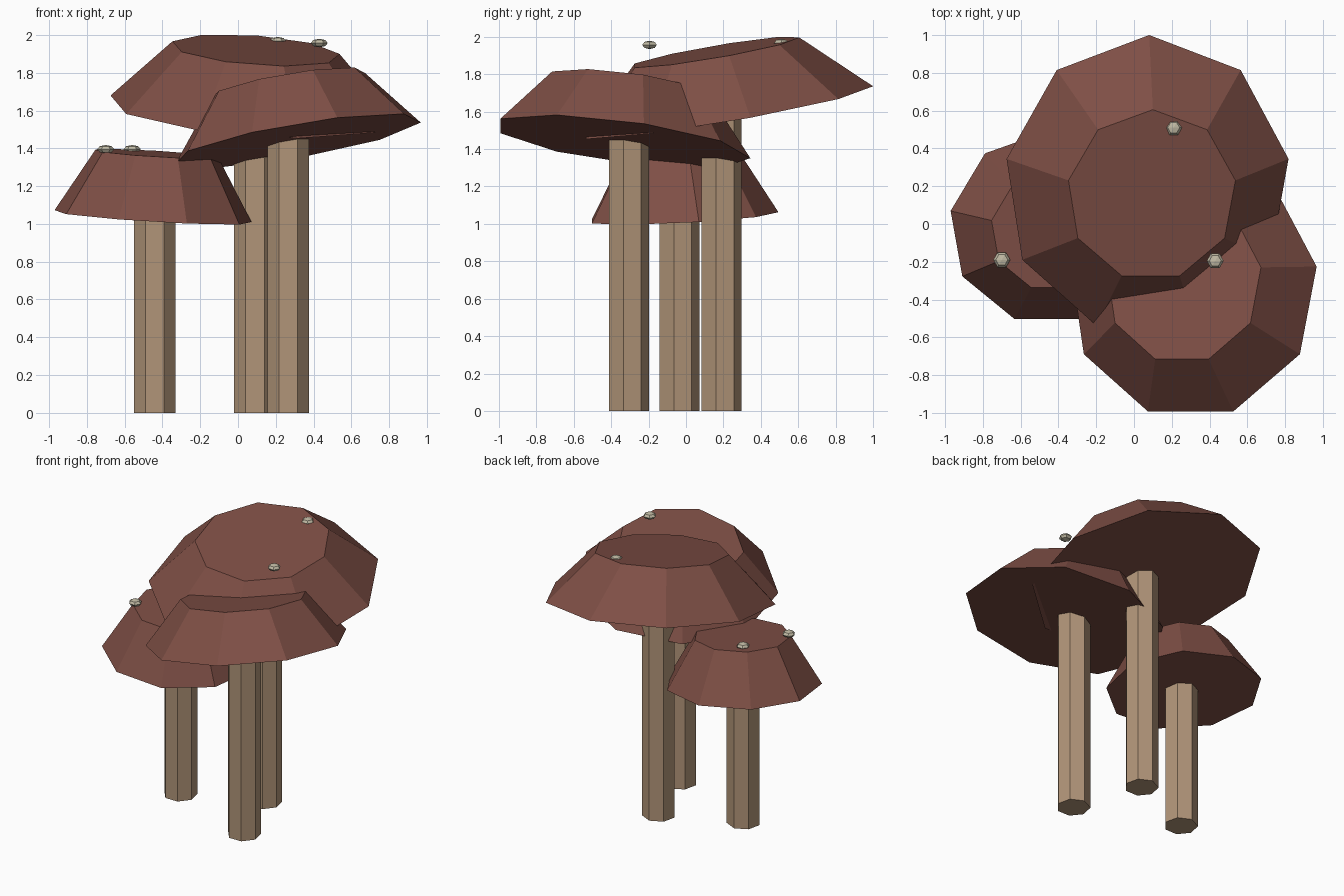
import bpy
import bmesh
from math import sin, cos, pi
from mathutils import Euler, Vector

cube = bpy.data.objects.get("Cube")
if cube:
    bpy.data.objects.remove(cube, do_unlink=True)


def make_material(name, color):
    mat = bpy.data.materials.new(name)
    mat.use_nodes = True
    mat.diffuse_color = (*color, 1)
    mat.node_tree.nodes["Principled BSDF"].inputs["Base Color"].default_value = (*color, 1)
    return mat


cap_brown = make_material("cap red brown", (0.21, 0.078, 0.06))
stem_tan = make_material("stem tan", (0.44, 0.30, 0.19))
spot_cream = make_material("spot cream", (0.53, 0.49, 0.37))


def add_object(name, bm, mat, location, rotation=(0, 0, 0)):
    bmesh.ops.recalc_face_normals(bm, faces=bm.faces)
    mesh = bpy.data.meshes.new(name)
    bm.to_mesh(mesh)
    bm.free()
    mesh.materials.append(mat)
    obj = bpy.data.objects.new(name, mesh)
    obj.location = location
    obj.rotation_euler = rotation
    bpy.context.collection.objects.link(obj)
    return obj


def tapered_prism(sides, height, bottom, top):
    """Closed prism with one corner towards +y; bottom and top are (x, y) radii."""
    bm = bmesh.new()
    rings = []
    for (rx, ry), z in ((bottom, 0), (top, height)):
        angles = [pi / 2 + 2 * pi * i / sides for i in range(sides)]
        rings.append([bm.verts.new((rx * cos(a), ry * sin(a), z)) for a in angles])
    low, high = rings
    bm.faces.new(low)
    bm.faces.new(high)
    for i in range(sides):
        j = (i + 1) % sides
        bm.faces.new((low[i], low[j], high[j], high[i]))
    return bm


# Stems: seven-sided posts that end inside their caps
def add_stem(name, x, y, height):
    radius = (0.113, 0.113)
    add_object(name, tapered_prism(7, height, radius, radius), stem_tan, (x, y, 0))


add_stem("front_stem", 0.265, -0.31, 1.55)
add_stem("back_stem", 0.09, 0.185, 1.75)
add_stem("side_stem", -0.44, -0.04, 1.2)


# Caps: tilted nine-sided frustums
def add_cap(name, centre, tilt, height, bottom, top):
    add_object(name, tapered_prism(9, height, bottom, top), cap_brown, centre, (*tilt, 0))


add_cap("front_cap", (0.314, -0.345, 1.44), (-0.13, -0.17), 0.305, (0.67, 0.695), (0.42, 0.44))
add_cap("back_cap", (0.07, 0.207, 1.6), (0.17, 0.075), 0.325, (0.76, 0.805), (0.45, 0.46))
add_cap("side_cap", (-0.45, -0.02, 1.037), (0.05, 0.06), 0.335, (0.53, 0.515), (0.33, 0.32))

# Spots: small flattened beads on the caps
spots = [(-0.70, -0.19, 1.395), (-0.56, 0.14, 1.395), (0.43, -0.195, 1.957), (0.21, 0.51, 1.967)]
for number, place in enumerate(spots, 1):
    bm = bmesh.new()
    bmesh.ops.create_uvsphere(bm, u_segments=6, v_segments=4, radius=0.045)
    bmesh.ops.scale(bm, vec=(1, 1, 0.5), verts=bm.verts)
    add_object(f"cap_spot_{number}", bm, spot_cream, place, (0, 0, pi / 6))
